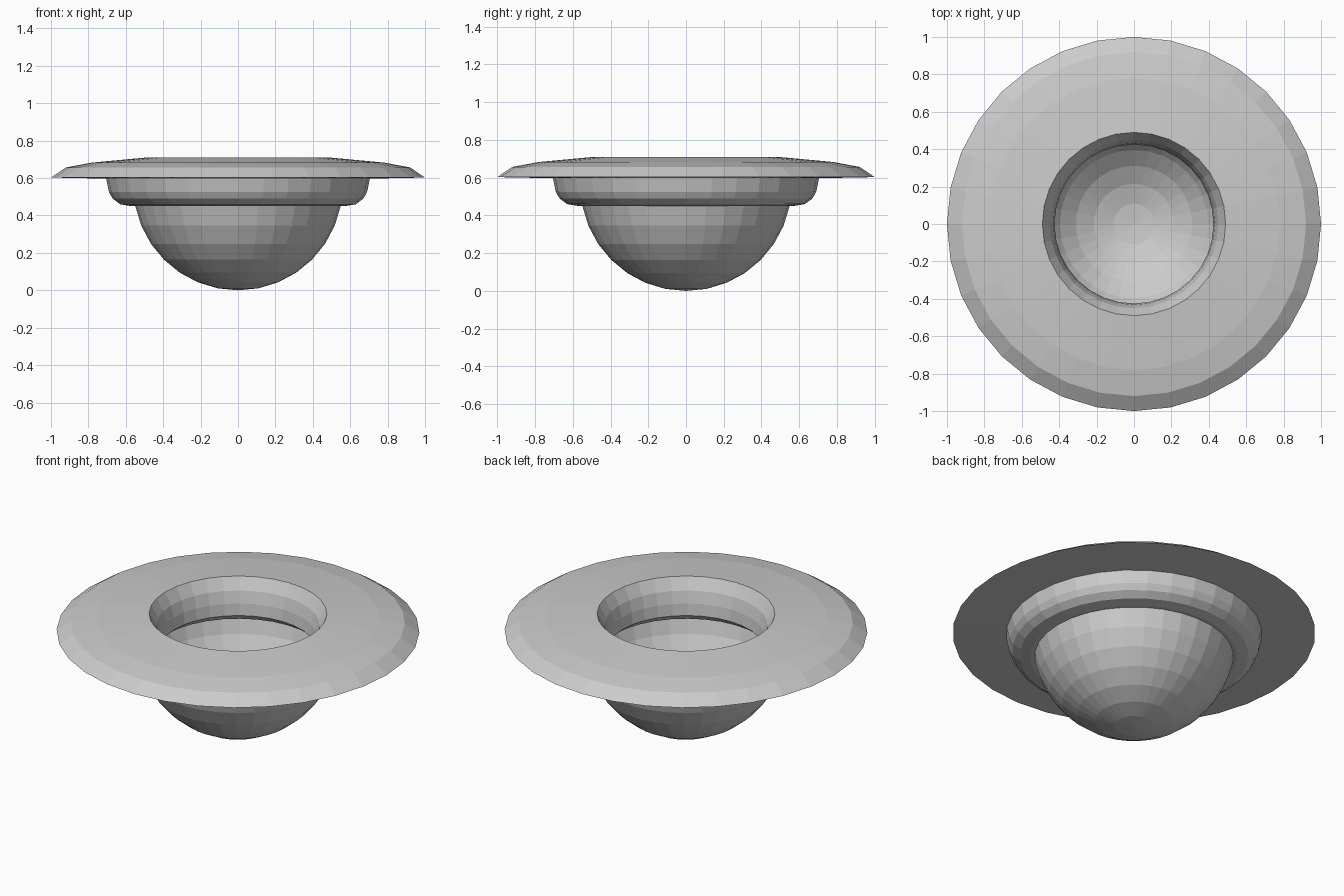
import bpy, bmesh, math

if "Cube" in bpy.data.objects:
    bpy.data.objects.remove(bpy.data.objects["Cube"])

SIDES = 32


def lathe(name, profile, closed=False):
    """Revolve (radius, height) points around the z axis."""
    bm = bmesh.new()
    rings = []
    for r, z in profile:
        if r < 1e-6:
            rings.append([bm.verts.new((0, 0, z))] * SIDES)
        else:
            rings.append([bm.verts.new((r * math.cos(math.tau * i / SIDES),
                                        r * math.sin(math.tau * i / SIDES), z))
                          for i in range(SIDES)])
    pairs = list(zip(rings, rings[1:]))
    if closed:
        pairs.append((rings[-1], rings[0]))
    for a, b in pairs:
        for i in range(SIDES):
            j = (i + 1) % SIDES
            quad = list(dict.fromkeys((a[i], a[j], b[j], b[i])))
            bm.faces.new(quad)
    bmesh.ops.recalc_face_normals(bm, faces=bm.faces)
    mesh = bpy.data.meshes.new(name)
    bm.to_mesh(mesh)
    bm.free()
    ob = bpy.data.objects.new(name, mesh)
    bpy.context.collection.objects.link(ob)
    return ob


# Brim, opening lip and collar: one closed ring-shaped section
lathe("brim_and_collar", [
    (0.49, 0.71), (0.78, 0.683), (0.92, 0.657), (1.0, 0.603),   # brim top
    (0.705, 0.597), (0.69, 0.525), (0.67, 0.49), (0.63, 0.46),  # collar side
    (0.57, 0.45), (0.48, 0.455), (0.425, 0.50),                 # collar base
    (0.432, 0.57), (0.45, 0.64)], closed=True)                  # opening wall

# Hemispherical bowl, a single open shell
R, STEP = 0.56, math.pi / 16
lathe("bowl", [(R * math.sin(k * STEP), R - R * math.cos(k * STEP))
               for k in range(8)])
